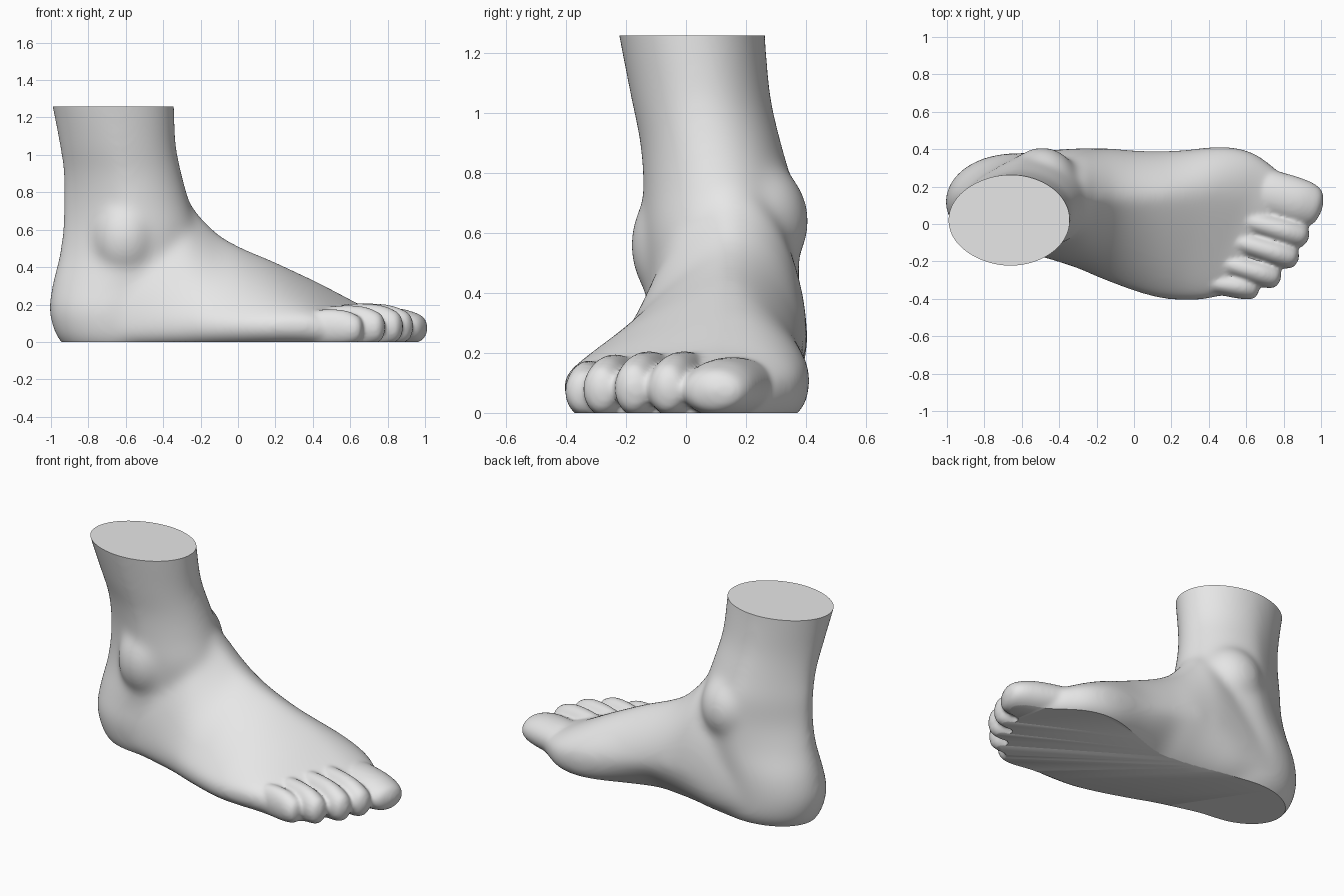
import bpy, bmesh, math
from mathutils import Vector

cube = bpy.data.objects.get("Cube")
if cube:
    bpy.data.objects.remove(cube, do_unlink=True)

SIDES = 48
ANGLES = [2 * math.pi * i / SIDES for i in range(SIDES)]


def spline(rows, steps=6):
    """Catmull-Rom interpolation through rows of section values."""
    out = []
    for i in range(len(rows) - 1):
        a, b = rows[max(i - 1, 0)], rows[i]
        c, d = rows[i + 1], rows[min(i + 2, len(rows) - 1)]
        for s in range(steps):
            t = s / steps
            out.append([q + 0.5 * t * (r - p + t * (2 * p - 5 * q + 4 * r - w
                        + t * (3 * (q - r) + w - p)))
                        for p, q, r, w in zip(a, b, c, d)])
    return out + [list(rows[-1])]


def loft(bm, rings):
    """Closed skin through rings of equal point count."""
    loops = [[bm.verts.new(p) for p in ring] for ring in rings]
    faces = [bm.faces.new(loops[0]), bm.faces.new(loops[-1])]
    for a, b in zip(loops, loops[1:]):
        for i in range(SIDES):
            j = (i + 1) % SIDES
            faces.append(bm.faces.new((a[i], a[j], b[j], b[i])))
    bmesh.ops.recalc_face_normals(bm, faces=faces)


def power(v, e):
    return math.copysign(abs(v) ** (2 / e), v)


def ellipsoid(bm, center, radii):
    made = bmesh.ops.create_uvsphere(bm, u_segments=24, v_segments=16, radius=1)
    for v in made["verts"]:
        v.co = Vector(center) + Vector([c * r for c, r in zip(v.co, radii)])


def fuse(bm, voxel, rounds):
    """Merge overlapping shells into one skin and soften it."""
    mesh = bpy.data.meshes.new("foot")
    bm.to_mesh(mesh)
    bm.free()
    obj = bpy.data.objects.new("foot_build", mesh)
    bpy.context.scene.collection.objects.link(obj)
    remesh = obj.modifiers.new("fuse", 'REMESH')
    remesh.mode = 'VOXEL'
    remesh.voxel_size = voxel
    smooth = obj.modifiers.new("soften", 'SMOOTH')
    smooth.factor = 0.5
    smooth.iterations = rounds
    graph = bpy.context.evaluated_depsgraph_get()
    result = bmesh.new()
    result.from_mesh(obj.evaluated_get(graph).to_mesh())
    bpy.data.objects.remove(obj, do_unlink=True)
    return result


bm = bmesh.new()

# Leg and heel: z, back, front, outer side, inner side, narrowing at the tendon
leg = [
    (1.40, -1.03, -0.345, -0.25, 0.265, 0.05),
    (1.26, -0.995, -0.34, -0.225, 0.265, 0.05),
    (1.05, -0.955, -0.33, -0.185, 0.285, 0.2),
    (0.90, -0.935, -0.30, -0.155, 0.32, 0.32),
    (0.75, -0.935, -0.26, -0.145, 0.36, 0.42),
    (0.60, -0.94, -0.22, -0.145, 0.375, 0.42),
    (0.45, -0.96, -0.22, -0.135, 0.38, 0.28),
    (0.30, -0.995, -0.28, -0.13, 0.38, 0.08),
    (0.17, -1.01, -0.30, -0.14, 0.375, 0),
    (0.06, -0.985, -0.30, -0.13, 0.365, 0),
    (0.00, -0.95, -0.32, -0.11, 0.335, 0),
    (-0.05, -0.90, -0.36, -0.07, 0.29, 0),
]
rings = []
for z, back, front, outer, inner, k in spline(leg):
    ring = []
    for a in ANGLES:
        c, s = math.cos(a), math.sin(a)
        ring.append(((back + front) / 2 + (front - back) / 2 * c,
                     (outer + inner) / 2 + (inner - outer) / 2 * s * (1 - k * max(0, -c)), z))
    rings.append(ring)
loft(bm, rings)

# Instep, ball and toe pad: x, outer side, inner side, ridge y, ridge z,
# inner bulge height, fullness of outer side, inner side and arch, slant
instep = [
    (-0.65, -0.13, 0.375, 0.12, 0.55, 0.15, 2.0, 1.9, 2.4, 0),
    (-0.45, -0.19, 0.395, 0.12, 0.74, 0.20, 1.5, 1.9, 2.4, 0),
    (-0.30, -0.24, 0.405, 0.12, 0.78, 0.24, 1.25, 1.9, 2.0, 0),
    (-0.20, -0.285, 0.405, 0.13, 0.67, 0.24, 1.2, 1.9, 1.7, 0),
    (-0.10, -0.325, 0.405, 0.14, 0.575, 0.23, 1.2, 1.8, 1.5, 0),
    (0.02, -0.365, 0.395, 0.14, 0.505, 0.20, 1.25, 1.7, 1.4, 0.03),
    (0.18, -0.40, 0.395, 0.15, 0.43, 0.16, 1.35, 1.55, 1.9, 0.12),
    (0.35, -0.41, 0.415, 0.16, 0.335, 0.13, 1.6, 1.6, 3.0, 0.28),
    (0.47, -0.41, 0.39, 0.14, 0.265, 0.11, 1.9, 1.7, 3.0, 0.38),
    (0.57, -0.405, 0.33, 0.10, 0.21, 0.10, 2.2, 1.8, 3.0, 0.45),
    (0.67, -0.385, 0.26, 0.05, 0.17, 0.08, 2.4, 2.0, 3.0, 0.50),
    (0.76, -0.37, 0.21, 0.0, 0.13, 0.06, 2.4, 2.0, 3.0, 0.50),
    (0.84, -0.33, 0.13, -0.08, 0.07, 0.03, 2.4, 2.0, 3.0, 0.52),
]
rings = []
for x, outer, inner, ridge, top, bulge, full, round_in, arch, slant in spline(instep):
    ring = []
    for a in ANGLES:
        c, s = math.cos(a), math.sin(a)
        medial = c > 0
        width = inner - ridge if medial else ridge - outer
        mid = bulge if medial else min(0.1, bulge)
        if s > 0:
            e, height = (round_in if medial else full), top - mid
        else:
            e, height = (arch if medial else 3), mid + 0.05
        y = ridge + width * power(c, e)
        ring.append((x + slant * y, y, mid + height * power(s, e)))
    rings.append(ring)
loft(bm, rings)

# Ankle bones
ellipsoid(bm, (-0.49, 0.20, 0.64), (0.20, 0.213, 0.22))
ellipsoid(bm, (-0.60, 0.01, 0.56), (0.19, 0.197, 0.24))

bm = fuse(bm, 0.015, 44)

# Toes: base, tip, half width, height, flare towards the base
toes = [
    ((0.50, 0.225), (1.006, 0.08), 0.115, 0.18, 0.4),
    ((0.46, 0.06), (0.935, -0.075), 0.072, 0.20, 0.1),
    ((0.44, -0.06), (0.88, -0.19), 0.069, 0.20, 0.1),
    ((0.39, -0.18), (0.785, -0.295), 0.067, 0.19, 0.1),
    ((0.32, -0.30), (0.67, -0.35), 0.062, 0.17, 0.1),
]
# Along a toe: position, width, top, bottom
shape = [
    (0.0, 0.9, 0.9, -0.1), (0.4, 0.92, 1.03, -0.1), (0.7, 1.0, 1.0, -0.1),
    (0.87, 0.96, 0.88, -0.04), (0.96, 0.72, 0.74, 0.08), (1.0, 0.15, 0.5, 0.35),
]
for base, tip, width, height, flare in toes:
    base, tip = Vector(base), Vector(tip)
    across = (tip - base).orthogonal().normalized()
    rings = []
    for t, w, top, low in spline(shape):
        half = w * width * (1 + flare * (1 - t))
        ring = []
        for a in ANGLES:
            p = base.lerp(tip, t) + across * (half * math.cos(a))
            ring.append((p.x, p.y, height * ((top + low) / 2 + (top - low) / 2 * math.sin(a))))
        rings.append(ring)
    loft(bm, rings)

bm = fuse(bm, 0.01, 14)

# Flat sole and flat cut through the leg
for height, up in ((0.0, -1), (1.26, 1)):
    cut = bmesh.ops.bisect_plane(bm, geom=bm.verts[:] + bm.edges[:] + bm.faces[:],
                                 plane_co=(0, 0, height), plane_no=(0, 0, up),
                                 clear_outer=True)
    edges = [g for g in cut["geom_cut"] if isinstance(g, bmesh.types.BMEdge)]
    bmesh.ops.holes_fill(bm, edges=edges, sides=0)
bmesh.ops.recalc_face_normals(bm, faces=bm.faces[:])

mesh = bpy.data.meshes.new("foot")
bm.to_mesh(mesh)
bm.free()
foot = bpy.data.objects.new("foot", mesh)
bpy.context.scene.collection.objects.link(foot)

# Plain grey
grey = bpy.data.materials.new("light_grey")
grey.use_nodes = True
colour = (0.8, 0.8, 0.8, 1)
grey.diffuse_color = colour
grey.node_tree.nodes["Principled BSDF"].inputs["Base Color"].default_value = colour
mesh.materials.append(grey)

bpy.ops.object.select_all(action='DESELECT')
foot.select_set(True)
bpy.context.view_layer.objects.active = foot
bpy.ops.object.shade_smooth_by_angle(angle=math.radians(40))
